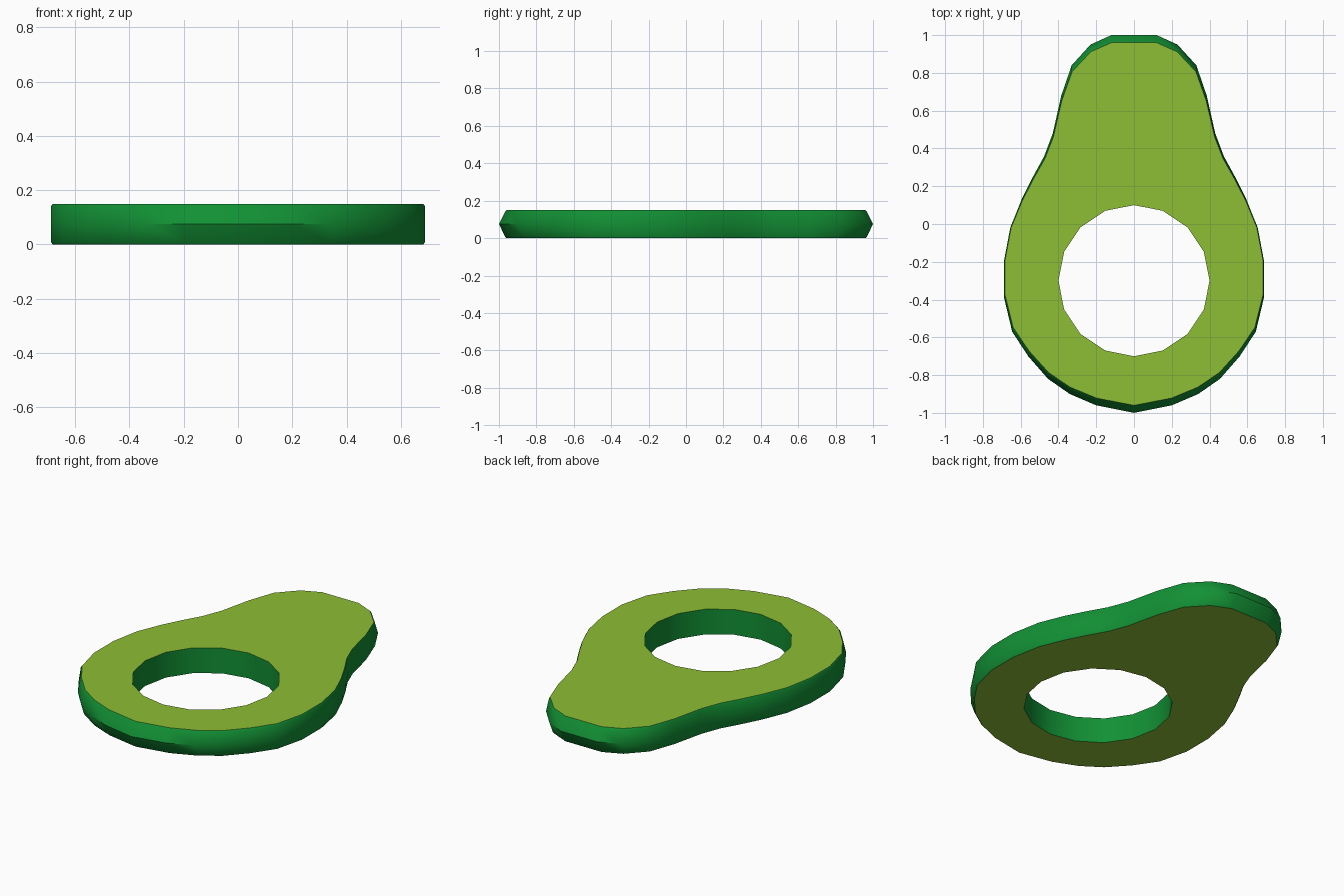
import bpy, bmesh, math

if "Cube" in bpy.data.objects:
    bpy.data.objects.remove(bpy.data.objects["Cube"])

def material(name, rgb):
    m = bpy.data.materials.new(name)
    m.diffuse_color = (*rgb, 1)
    m.use_nodes = True
    m.node_tree.nodes["Principled BSDF"].inputs["Base Color"].default_value = m.diffuse_color
    return m

# Right half of the pear-shaped outline, top to bottom
half = [(0.12, 1.0), (0.23, 0.95), (0.33, 0.84), (0.385, 0.68), (0.43, 0.48),
        (0.475, 0.36), (0.535, 0.25), (0.595, 0.13), (0.655, -0.02),
        (0.688, -0.2), (0.688, -0.39), (0.645, -0.57), (0.56, -0.70),
        (0.455, -0.82), (0.34, -0.90), (0.20, -0.96), (0, -1.0)]
outline = half + [(-x, y) for x, y in reversed(half[:-1])]
hole = [(0.4 * math.sin(math.tau * i / 16), -0.3 + 0.4 * math.cos(math.tau * i / 16))
        for i in range(16)]

bm = bmesh.new()

def ring(points, z, sx=1, sy=1):
    return [bm.verts.new((x * sx, y * sy, z)) for x, y in points]

def wall(rings):
    for a, b in zip(rings, rings[1:]):
        n = len(a)
        for i in range(n):
            j = (i + 1) % n
            bm.faces.new((a[i], a[j], b[j], b[i])).material_index = 1

def loop_edges(r):
    return [bm.edges.get((r[i], r[(i + 1) % len(r)])) for i in range(len(r))]

# Rim bulging toward the two ends, and the straight hole wall
outer = [ring(outline, z, sx, sy) for z, sx, sy in
         [(0, 0.992, 0.96), (0.008, 1, 0.967), (0.075, 1, 1),
          (0.142, 1, 0.967), (0.15, 0.992, 0.96)]]
inner = [ring(hole, z) for z in (0, 0.15)]
wall(outer)
wall(inner)

# Flat top and underside with the hole left open
for o, h in ((outer[0], inner[0]), (outer[-1], inner[-1])):
    res = bmesh.ops.triangle_fill(bm, edges=loop_edges(o) + loop_edges(h),
                                  use_beauty=True)
    for f in res["geom"]:
        if isinstance(f, bmesh.types.BMFace):
            f.material_index = 0

bmesh.ops.recalc_face_normals(bm, faces=bm.faces[:])
mesh = bpy.data.meshes.new("avocado_slice")
bm.to_mesh(mesh)
bm.free()
mesh.materials.append(material("lime flesh", (0.27, 0.52, 0.035)))
mesh.materials.append(material("green skin", (0.006, 0.28, 0.035)))
obj = bpy.data.objects.new("avocado_slice", mesh)
bpy.context.collection.objects.link(obj)
bpy.context.view_layer.objects.active = obj
obj.select_set(True)
bpy.ops.object.shade_smooth_by_angle(angle=math.radians(40))
